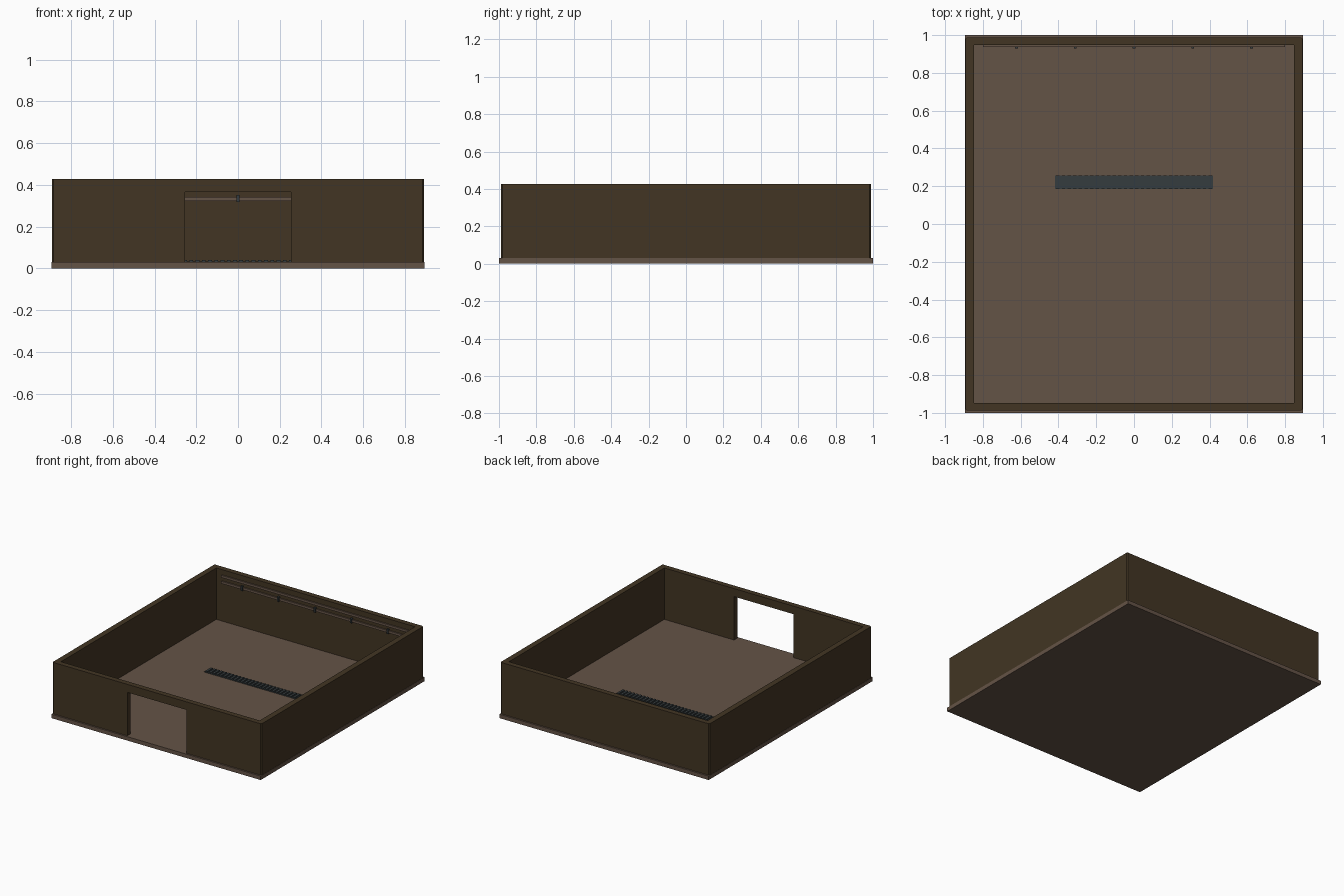
import bpy, bmesh

if "Cube" in bpy.data.objects:
    bpy.data.objects.remove(bpy.data.objects["Cube"])


def material(name, r, g, b):
    lin = [((c / 255 + 0.055) / 1.055) ** 2.4 for c in (r, g, b)]
    m = bpy.data.materials.new(name)
    m.diffuse_color = (*lin, 1)
    m.use_nodes = True
    m.node_tree.nodes["Principled BSDF"].inputs["Base Color"].default_value = m.diffuse_color
    return m


WALL = material("dark olive wood", 0x42, 0x35, 0x23)
FLOOR = material("warm brown", 0x64, 0x53, 0x46)
METAL = material("dark slate metal", 0x35, 0x3C, 0x3E)


def prism(name, plan, z0, z1, mat):
    """Extrude a plan outline from z0 to z1."""
    bm = bmesh.new()
    face = bm.faces.new([bm.verts.new((x, y, z0)) for x, y in plan])
    ext = bmesh.ops.extrude_face_region(bm, geom=[face])["geom"]
    verts = [v for v in ext if isinstance(v, bmesh.types.BMVert)]
    bmesh.ops.translate(bm, verts=verts, vec=(0, 0, z1 - z0))
    bmesh.ops.recalc_face_normals(bm, faces=bm.faces)
    me = bpy.data.meshes.new(name)
    bm.to_mesh(me)
    bm.free()
    me.materials.append(mat)
    ob = bpy.data.objects.new(name, me)
    bpy.context.collection.objects.link(ob)
    return ob


def box(name, x0, x1, y0, y1, z0, z1, mat):
    return prism(name, [(x0, y0), (x1, y0), (x1, y1), (x0, y1)], z0, z1, mat)


Z0, Z1 = 0.03, 0.427          # wall bottom and top
XI, XO, YI, YO = 0.848, 0.892, 0.947, 0.988
C = 0.008                     # corner chamfer
DOOR_X, DOOR_Z = 0.253, 0.365

# floor slab
box("floor_slab", -0.894, 0.894, -1, 1, 0, Z0, FLOOR)

# side walls, mitred at the corners
for s, side in ((-1, "left"), (1, "right")):
    plan = [(XI, -YI), (XI, YI), (XO - C, YO), (XO, YO - C), (XO, C - YO), (XO - C, -YO)]
    prism(side + "_wall", [(s * x, y) for x, y in plan], Z0, Z1, WALL)
    # front wall beside the doorway
    front = [(DOOR_X, -YI), (XI, -YI), (XO - C, -YO), (DOOR_X, -YO)]
    prism("front_wall_" + side, [(s * x, y) for x, y in front], Z0, Z1, WALL)

# back wall and door lintel
prism("back_wall", [(-XI, YI), (XI, YI), (XO - C, YO), (C - XO, YO)], Z0, Z1, WALL)
box("door_lintel", -DOOR_X, DOOR_X, -YO, -YI, DOOR_Z, Z1, WALL)

# rails on the back wall
for name, z in (("lower_rail", 0.332), ("upper_rail", 0.378)):
    box(name, -0.8, 0.8, 0.938, YI, z - 0.009, z + 0.009, FLOOR)

# hooks on the lower rail
for i in range(5):
    x = (i - 2) * 0.311
    box("rail_hook", x - 0.007, x + 0.007, 0.93, YI, 0.317, 0.352, METAL)

# floor drain grate: thin plate with cross bars
box("grate_plate", -0.418, 0.418, 0.184, 0.257, Z0, Z0 + 0.003, METAL)
N = 28
pitch = 0.836 / N
for i in range(N):
    x = -0.418 + pitch * i
    box("grate_bar", x + pitch * 0.2, x + pitch * 0.8, 0.184, 0.257, Z0 + 0.002, Z0 + 0.009, METAL)
